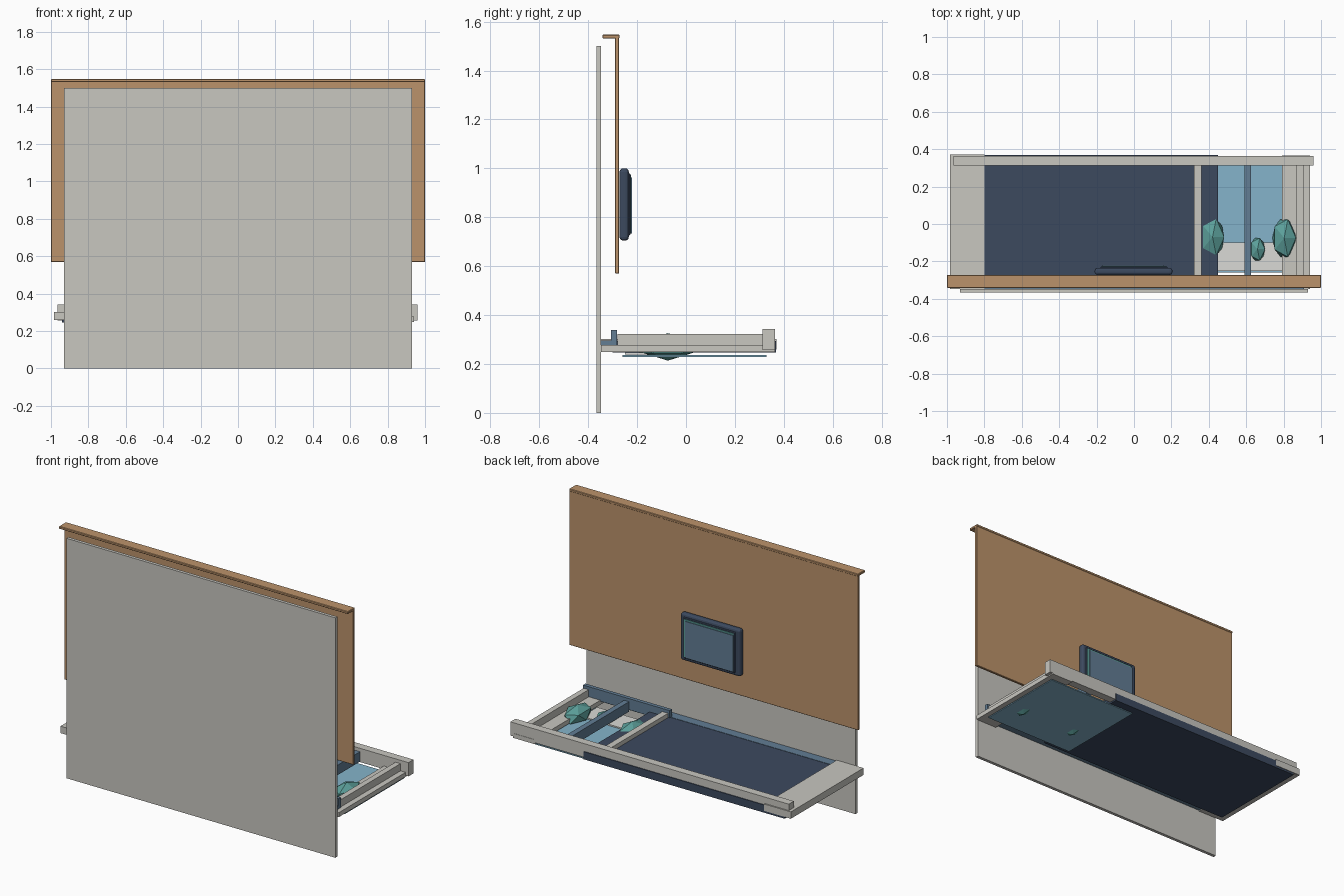
import bpy

if "Cube" in bpy.data.objects:
    bpy.data.objects.remove(bpy.data.objects["Cube"])


def material(name, rgb):
    m = bpy.data.materials.new(name)
    m.diffuse_color = (*rgb, 1)
    m.use_nodes = True
    m.node_tree.nodes["Principled BSDF"].inputs["Base Color"].default_value = m.diffuse_color
    return m


GREY = material("warm grey", (0.58, 0.57, 0.53))
WOOD = material("wood", (0.50, 0.29, 0.145))
NAVY = material("navy", (0.045, 0.067, 0.114))
SLATE = material("slate blue", (0.122, 0.205, 0.296))
BLUE = material("light blue", (0.235, 0.456, 0.597))
TEAL = material("teal", (0.107, 0.352, 0.328))
PALE = material("pale grey", (0.70, 0.70, 0.67))


def box(name, x, y, z, mat, bevel=0.0, segments=1):
    """Box from its (min, max) ranges, with optional bevel."""
    bpy.ops.mesh.primitive_cube_add(
        size=1, location=[(a + b) / 2 for a, b in (x, y, z)])
    o = bpy.context.object
    o.name = name
    o.scale = [b - a for a, b in (x, y, z)]
    bpy.ops.object.transform_apply(location=False, rotation=False, scale=True)
    o.data.materials.append(mat)
    if bevel:
        m = o.modifiers.new("bevel", "BEVEL")
        m.width = bevel
        m.segments = segments
    return o


def stone(name, x, y, z, size):
    """Faceted stone with a point at top and bottom."""
    bpy.ops.mesh.primitive_ico_sphere_add(subdivisions=1, radius=1, location=(x, y, z))
    o = bpy.context.object
    o.name = name
    o.scale = size
    o.data.materials.append(TEAL)


# Upright panels
box("wall_panel", (-0.93, 0.93), (-0.367, -0.347), (0, 1.5), GREY)
box("wood_panel", (-1, 1), (-0.29, -0.274), (0.57, 1.545), WOOD, 0.002)
box("wood_cap", (-1, 1), (-0.342, -0.272), (1.531, 1.547), WOOD, 0.003)

# Display on the wood panel
box("display_body", (-0.21, 0.205), (-0.272, -0.234), (0.705, 1.0), NAVY, 0.014, 3)
box("display_rim", (-0.18, 0.18), (-0.24, -0.228), (0.725, 0.98), NAVY, 0.004)
box("display_edge", (-0.17, 0.175), (-0.24, -0.224), (0.735, 0.972), TEAL)
box("display_screen", (-0.172, 0.16), (-0.24, -0.22), (0.733, 0.962), SLATE)

# Tray floor and frame
box("tray_mat", (-0.94, 0.45), (-0.3, 0.368), (0.247, 0.295), NAVY)
box("tray_left_end", (-0.985, -0.8), (-0.347, 0.371), (0.26, 0.303), GREY)
box("tray_right_base", (0.79, 0.94), (-0.347, 0.365), (0.249, 0.277), GREY)
box("tray_rail", (-0.965, 0.96), (0.313, 0.363), (0.257, 0.343), GREY)
box("tray_right_rail", (0.87, 0.905), (-0.28, 0.315), (0.26, 0.322), GREY)
box("tray_divider", (0.32, 0.36), (-0.28, 0.315), (0.26, 0.322), GREY)
box("slate_divider", (0.59, 0.625), (-0.28, 0.315), (0.26, 0.322), SLATE)
box("low_back_strip", (-0.8, 0.91), (-0.347, -0.29), (0.265, 0.297), SLATE)
box("tall_back_strip", (0.31, 0.91), (-0.306, -0.282), (0.27, 0.34), SLATE)

# Water plate and pale corner pad
box("water_plate", (0.29, 0.92), (-0.26, 0.33), (0.229, 0.236), BLUE)
box("corner_pad", (0.45, 0.79), (-0.25, -0.1), (0.238, 0.246), PALE)

# Stones in the tray
stone("left_stone", 0.42, -0.07, 0.27, (0.07, 0.115, 0.055))
stone("middle_stone", 0.66, -0.135, 0.265, (0.045, 0.07, 0.035))
stone("right_stone", 0.803, -0.075, 0.27, (0.07, 0.118, 0.056))
